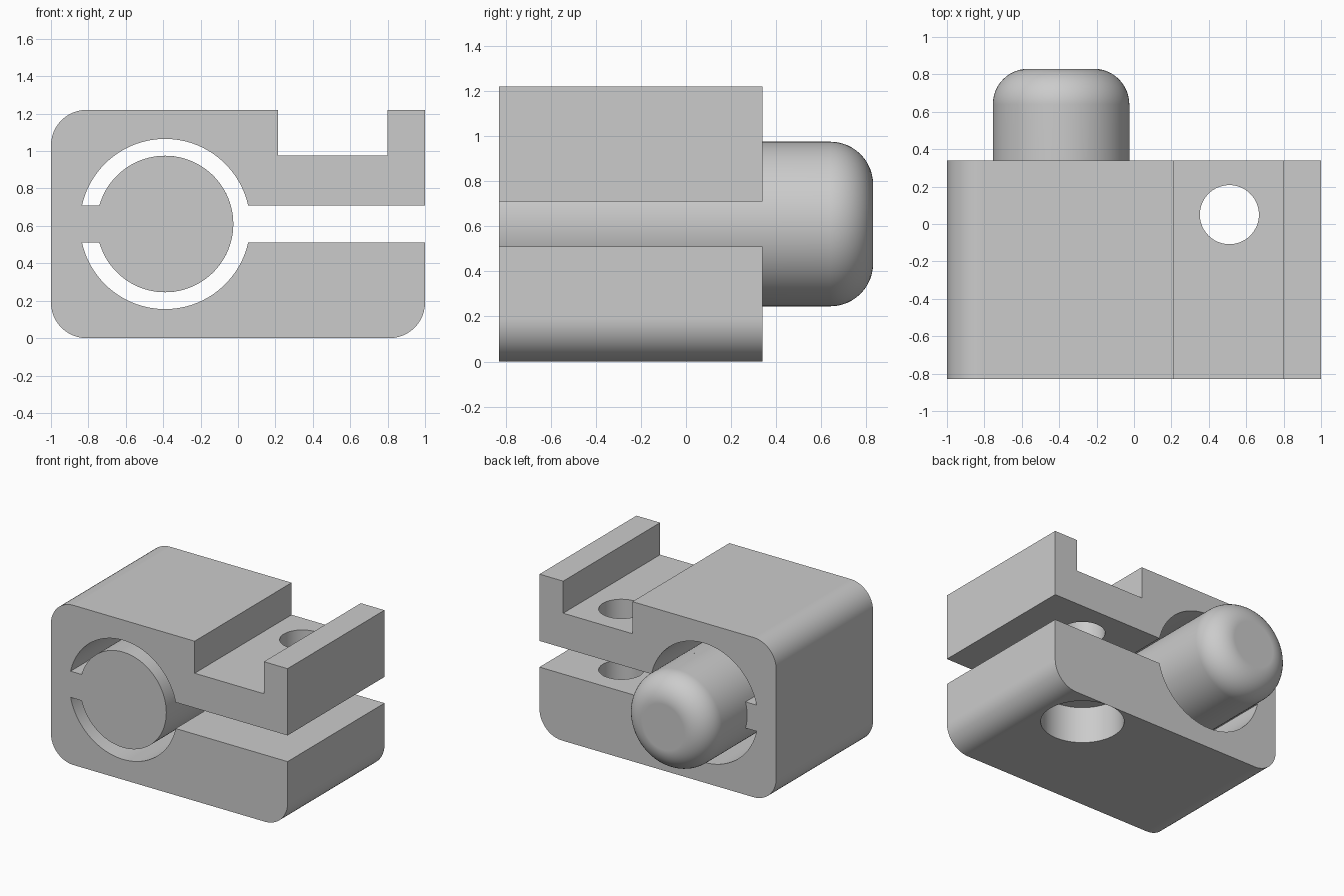
import bpy, bmesh, math
from mathutils import Matrix, Vector

if "Cube" in bpy.data.objects:
    bpy.data.objects.remove(bpy.data.objects["Cube"], do_unlink=True)

FRONT, BACK, PIN_BACK = -0.83, 0.34, 0.83
HEIGHT, CORNER = 1.22, 0.19
CX, CZ = -0.39, 0.61            # bore and pin axis
BORE, PIN, HALF_SLOT = 0.455, 0.365, 0.1

grey = bpy.data.materials.new("light_grey")
grey.use_nodes = True
grey.diffuse_color = (0.6, 0.6, 0.6, 1)
grey.node_tree.nodes["Principled BSDF"].inputs["Base Color"].default_value = (0.6, 0.6, 0.6, 1)


def arc(cx, cz, r, start, end, steps):
    return [(cx + r * math.cos(start + (end - start) * i / steps),
             cz + r * math.sin(start + (end - start) * i / steps)) for i in range(steps + 1)]


def make_object(name, bm):
    bmesh.ops.recalc_face_normals(bm, faces=bm.faces)
    mesh = bpy.data.meshes.new(name)
    bm.to_mesh(mesh)
    bm.free()
    mesh.materials.append(grey)
    obj = bpy.data.objects.new(name, mesh)
    bpy.context.collection.objects.link(obj)
    return obj


def activate(obj):
    bpy.ops.object.select_all(action='DESELECT')
    obj.select_set(True)
    bpy.context.view_layer.objects.active = obj


def finish(obj):
    activate(obj)
    bpy.ops.object.shade_smooth_by_angle(angle=math.radians(30))
    weighted = obj.modifiers.new("flat_face_normals", 'WEIGHTED_NORMAL')
    weighted.keep_sharp = True


def cut_hole(obj, radius, bottom, top):
    bm = bmesh.new()
    bmesh.ops.create_cone(bm, cap_ends=True, segments=64, radius1=radius, radius2=radius,
                          depth=top - bottom,
                          matrix=Matrix.Translation((0.51, 0.05, (top + bottom) / 2)))
    cutter = make_object("hole_cutter", bm)
    cutter.hide_render = True
    boolean = obj.modifiers.new("hole", 'BOOLEAN')
    boolean.operation, boolean.solver, boolean.object = 'DIFFERENCE', 'EXACT', cutter
    activate(obj)
    bpy.ops.object.modifier_apply(modifier=boolean.name)
    bpy.data.objects.remove(cutter, do_unlink=True)


# Clamp body: one closed outline, including the bore, slot, web and pin
pi = math.pi
a_bore, a_pin = math.asin(HALF_SLOT / BORE), math.asin(HALF_SLOT / PIN)
outline = [(1, CZ + HALF_SLOT), (1, HEIGHT), (0.8, HEIGHT), (0.8, 0.975), (0.215, 0.975), (0.215, HEIGHT)]
outline += arc(CORNER - 1, HEIGHT - CORNER, CORNER, pi / 2, pi, 12)
outline += arc(CORNER - 1, CORNER, CORNER, pi, 1.5 * pi, 12)
outline += arc(1 - CORNER, CORNER, CORNER, -pi / 2, 0, 12)
outline += [(1, CZ - HALF_SLOT)]
outline += arc(CX, CZ, BORE, -a_bore, a_bore - pi, 48)
outline += arc(CX, CZ, PIN, a_pin - pi, pi - a_pin, 88)
outline += arc(CX, CZ, BORE, pi - a_bore, a_bore, 48)

bm = bmesh.new()
face = bm.faces.new([bm.verts.new((x, FRONT, z)) for x, z in outline])
extruded = bmesh.ops.extrude_face_region(bm, geom=[face])["geom"]
bmesh.ops.translate(bm, vec=Vector((0, BACK - FRONT, 0)),
                    verts=[v for v in extruded if isinstance(v, bmesh.types.BMVert)])
body = make_object("clamp_body", bm)

# Bolt hole through both jaws, with a counterbore underneath
cut_hole(body, 0.158, -0.2, 1.4)
cut_hole(body, 0.29, -0.2, 0.28)
finish(body)

# Protruding pin end with a rounded rim
bm = bmesh.new()
bmesh.ops.create_cone(bm, cap_ends=True, segments=96, radius1=PIN, radius2=PIN, depth=PIN_BACK - BACK,
                      matrix=Matrix.Translation((CX, (BACK + PIN_BACK) / 2, CZ)) @ Matrix.Rotation(-pi / 2, 4, 'X'))
rim = [e for e in bm.edges if all(v.co.y > PIN_BACK - 0.01 for v in e.verts)]
bmesh.ops.bevel(bm, geom=rim, offset=0.19, segments=12, profile=0.5, affect='EDGES')
hidden = [f for f in bm.faces if all(v.co.y < BACK + 0.01 for v in f.verts)]
bmesh.ops.delete(bm, geom=hidden, context='FACES_ONLY')
finish(make_object("pin_end", bm))
